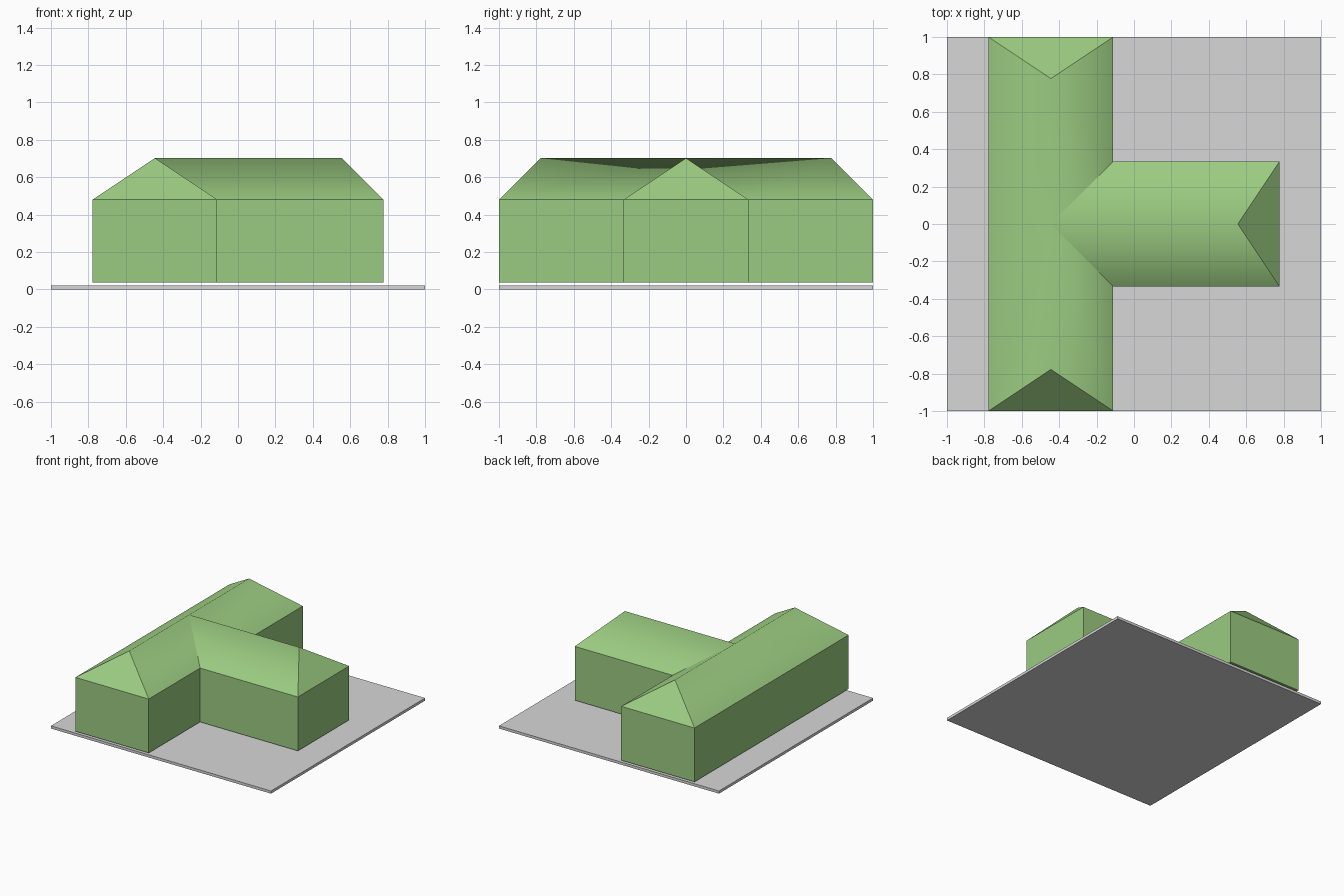
import bpy, bmesh

if "Cube" in bpy.data.objects:
    bpy.data.objects.remove(bpy.data.objects["Cube"])

U = 2 / 9  # layout module: the plot is nine modules wide


def material(name, rgb):
    m = bpy.data.materials.new(name)
    m.diffuse_color = (*rgb, 1)
    m.use_nodes = True
    m.node_tree.nodes["Principled BSDF"].inputs["Base Color"].default_value = m.diffuse_color
    return m


def add_object(name, bm, mat):
    bmesh.ops.recalc_face_normals(bm, faces=bm.faces)
    mesh = bpy.data.meshes.new(name)
    bm.to_mesh(mesh)
    bm.free()
    mesh.materials.append(mat)
    obj = bpy.data.objects.new(name, mesh)
    bpy.context.collection.objects.link(obj)
    return obj


green = material("leaf green", (0.33, 0.60, 0.22))
grey = material("light grey", (0.68, 0.68, 0.68))

# Ground plate
bm = bmesh.new()
bmesh.ops.create_cube(bm, size=1)
for v in bm.verts:
    v.co = (v.co.x * 2, v.co.y * 2, (v.co.z + 0.5) * 0.022)
add_object("ground_plate", bm, grey)

# T-shaped building: footprint and ridge in modules
FLOOR, EAVE, TOP = 0.037, 0.48, 0.702
outline = [(-3.5, -4.5), (-0.5, -4.5), (-0.5, -1.5), (3.5, -1.5),
           (3.5, 1.5), (-0.5, 1.5), (-0.5, 4.5), (-3.5, 4.5)]
bm = bmesh.new()
low = [bm.verts.new((x * U, y * U, FLOOR)) for x, y in outline]
eave = [bm.verts.new((x * U, y * U, EAVE)) for x, y in outline]
south, north, joint, east = [bm.verts.new((x * U, y * U, TOP)) for x, y in
                             [(-2, -3.5), (-2, 3.5), (-2, 0), (2.5, 0)]]

# Floor and walls
bm.faces.new(low[::-1])
for i in range(8):
    j = (i + 1) % 8
    bm.faces.new((low[i], low[j], eave[j], eave[i]))

# Roof: one slope per outline edge, rising to its part of the ridge
ridge = [(south,), (joint, south), (east, joint), (east,),
         (joint, east), (north, joint), (north,), (south, joint, north)]
for i, tops in enumerate(ridge):
    bm.faces.new((eave[i], eave[(i + 1) % 8], *tops))

# Only the ridge lines are shaded smooth
for f in bm.faces:
    f.smooth = True
for e in bm.edges:
    e.smooth = all(v.co.z > EAVE + 0.1 for v in e.verts)
add_object("building", bm, green)
